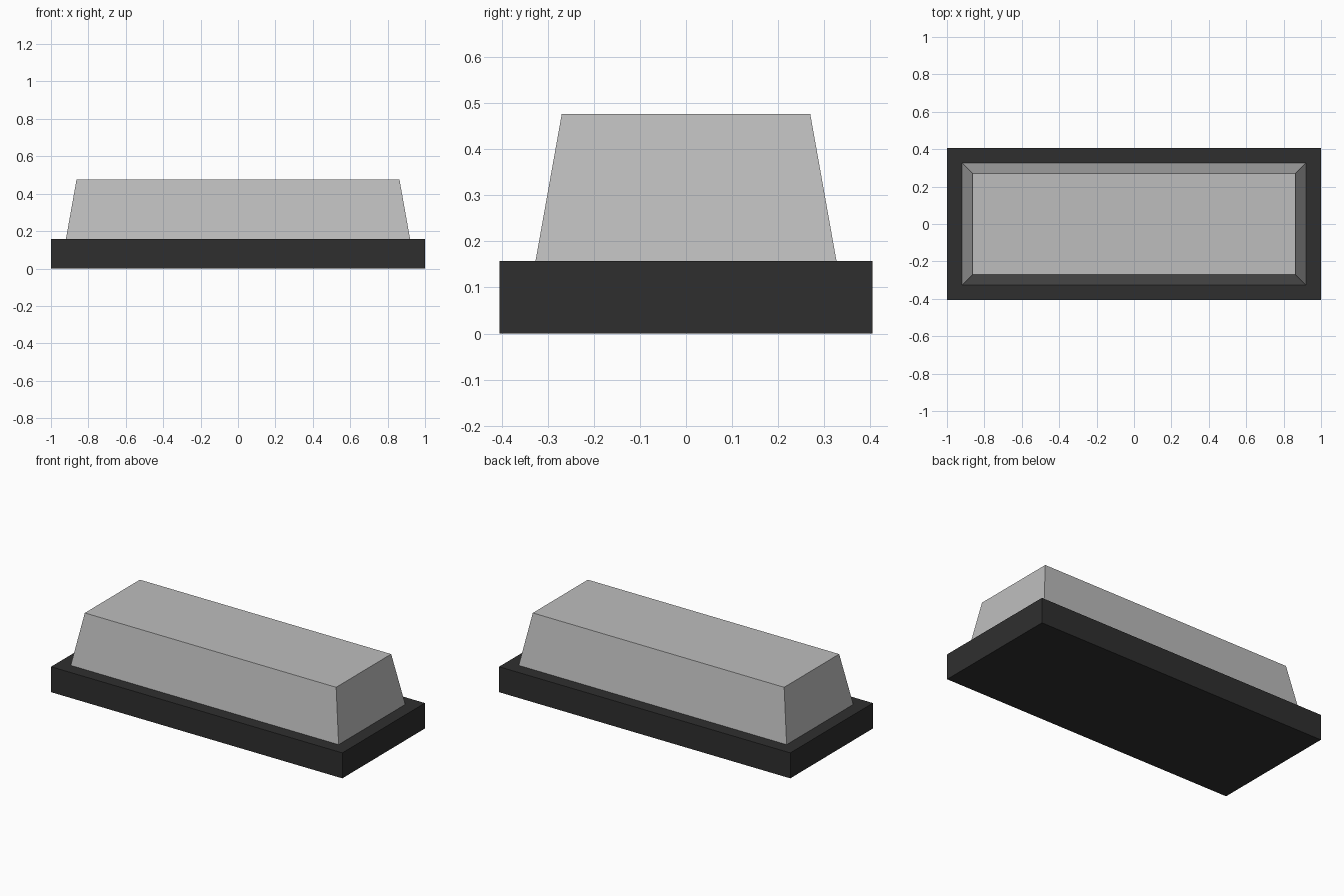
import bpy
import bmesh

default = bpy.data.objects.get("Cube")
if default:
    bpy.data.objects.remove(default, do_unlink=True)


def make_material(name, rgb):
    mat = bpy.data.materials.new(name)
    mat.use_nodes = True
    color = (*rgb, 1.0)
    mat.diffuse_color = color
    bsdf = next(n for n in mat.node_tree.nodes if n.type == 'BSDF_PRINCIPLED')
    bsdf.inputs["Base Color"].default_value = color
    return mat


def tapered_box(name, bottom, top, z0, z1, mat):
    """Box whose bottom and top rectangles are given as (half x, half y)."""
    bm = bmesh.new()
    bmesh.ops.create_cube(bm, size=2)
    for v in bm.verts:
        hx, hy = top if v.co.z > 0 else bottom
        v.co = (v.co.x * hx, v.co.y * hy, z1 if v.co.z > 0 else z0)
    mesh = bpy.data.meshes.new(name)
    bm.to_mesh(mesh)
    bm.free()
    mesh.materials.append(mat)
    obj = bpy.data.objects.new(name, mesh)
    bpy.context.collection.objects.link(obj)
    return obj


dark = make_material("dark grey", (0.028, 0.028, 0.028))
light = make_material("light grey", (0.51, 0.51, 0.51))

# Flat rectangular base
tapered_box("base", (1.0, 0.405), (1.0, 0.405), 0.0, 0.158, dark)

# Tapered cover standing on the base
tapered_box("cover", (0.92, 0.327), (0.863, 0.27), 0.158, 0.477, light)
